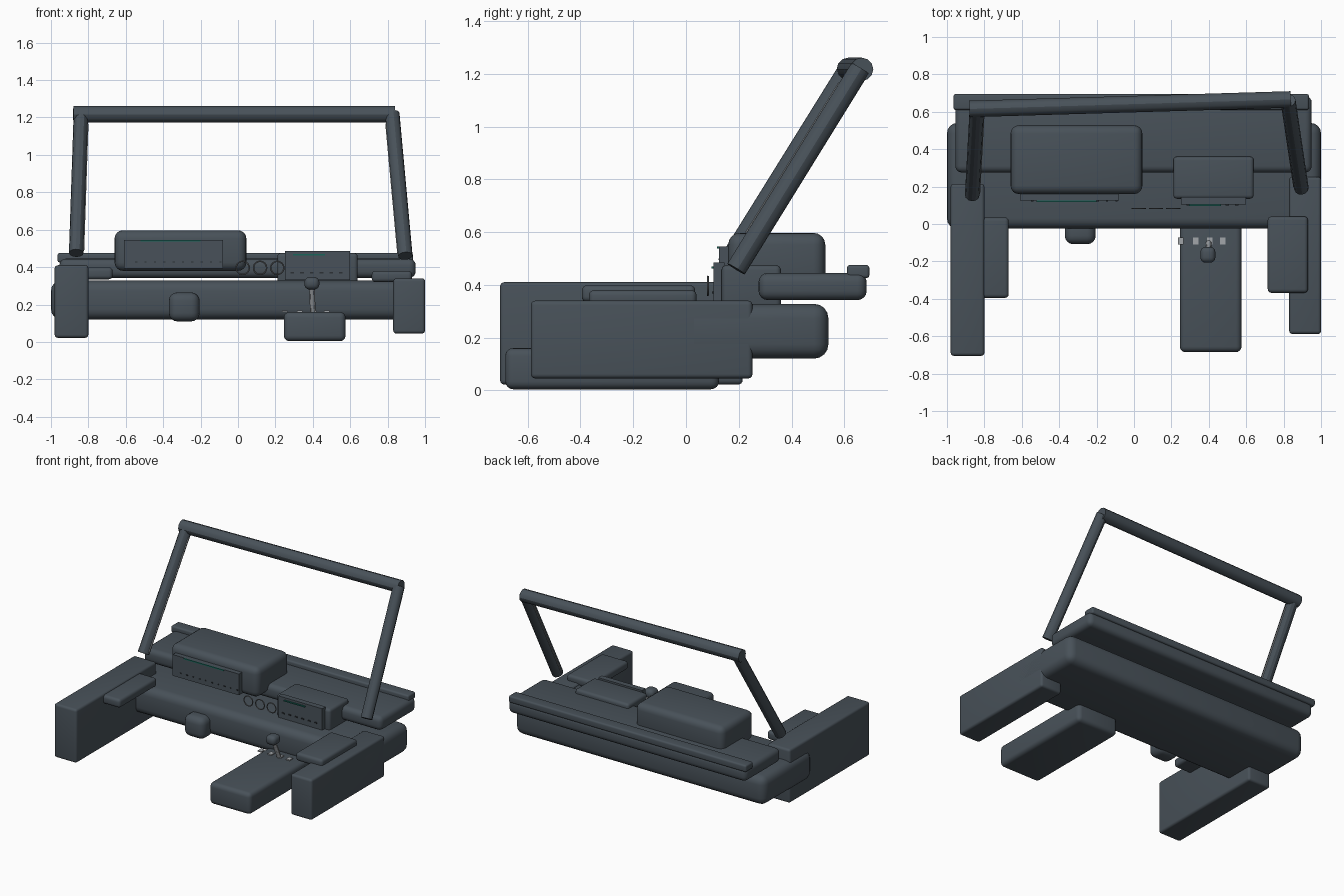
import bpy
from mathutils import Vector

cube = bpy.data.objects.get("Cube")
if cube:
    bpy.data.objects.remove(cube, do_unlink=True)


def material(name, rgb):
    m = bpy.data.materials.new(name)
    m.use_nodes = True
    m.diffuse_color = (*rgb, 1)
    m.node_tree.nodes["Principled BSDF"].inputs["Base Color"].default_value = (*rgb, 1)
    return m


SLATE = material("slate trim", (0.065, 0.083, 0.1))
TEAL = material("dark teal display", (0.01, 0.13, 0.1))
SILVER = material("light grey metal", (0.36, 0.38, 0.4))
GREY = material("grey gauge ring", (0.14, 0.15, 0.16))
DARK = material("dark button", (0.025, 0.03, 0.035))


def finish(name, mat, smooth=True):
    ob = bpy.context.object
    ob.name = name
    ob.data.materials.append(mat)
    if smooth:
        bpy.ops.object.shade_smooth_by_angle()
    return ob


def box(name, x, y, z, bevel=0.0, mat=SLATE):
    """Rounded box given as (min, max) ranges."""
    ranges = (x, y, z)
    bpy.ops.mesh.primitive_cube_add(size=1, location=[(a + b) / 2 for a, b in ranges])
    bpy.context.object.scale = [b - a for a, b in ranges]
    bpy.ops.object.transform_apply(location=False, rotation=False)
    if bevel:
        mod = bpy.context.object.modifiers.new("Rounded edges", "BEVEL")
        mod.width = bevel
        mod.segments = 4
        bpy.ops.object.modifier_apply(modifier=mod.name)
    return finish(name, mat, bool(bevel))


def tube(name, start, end, radius, sides=12, mat=SLATE):
    """Straight tube between two points."""
    a, b = Vector(start), Vector(end)
    bpy.ops.mesh.primitive_cylinder_add(vertices=sides, radius=radius,
                                        depth=(b - a).length, location=(a + b) / 2)
    ob = bpy.context.object
    ob.rotation_euler = (b - a).to_track_quat("Z", "Y").to_euler()
    return finish(name, mat)


# Dashboard body
box("lower_dash", (-1, 1), (-0.025, 0.54), (0.12, 0.328), 0.055)
box("upper_dash", (-0.955, 0.95), (0.275, 0.685), (0.342, 0.445), 0.035)
box("rear_strip", (-0.965, 0.935), (0.61, 0.695), (0.425, 0.475), 0.012)
box("instrument_hood", (-0.66, 0.045), (0.16, 0.528), (0.38, 0.597), 0.045)
box("centre_stack", (0.21, 0.64), (0.135, 0.36), (0.31, 0.475), 0.02)

# Instrument panels with displays and button rows
box("instrument_panel", (-0.61, -0.08), (0.125, 0.17), (0.393, 0.546))
box("stack_panel", (0.25, 0.6), (0.105, 0.145), (0.33, 0.485))
box("instrument_display", (-0.52, -0.2), (0.118, 0.126), (0.538, 0.546), mat=TEAL)
box("stack_display", (0.295, 0.465), (0.097, 0.106), (0.461, 0.469), mat=TEAL)
for i in range(10):
    x = -0.55 + i * 0.05
    box("instrument_button", (x, x + 0.012), (0.12, 0.126), (0.424, 0.431), mat=DARK)
for i in range(6):
    x = 0.28 + i * 0.052
    box("stack_button", (x, x + 0.02), (0.099, 0.106), (0.367, 0.375), mat=DARK)

# Three round gauges
for x in (0.025, 0.118, 0.21):
    bpy.ops.mesh.primitive_torus_add(location=(x, 0.083, 0.396), rotation=(1.5708, 0, 0),
                                     major_radius=0.035, minor_radius=0.004,
                                     major_segments=24, minor_segments=6)
    finish("gauge_ring", GREY)

# Door panels and arm rests
box("right_door", (-0.98, -0.8), (-0.705, 0.215), (0.022, 0.41), 0.017)
box("left_door", (0.83, 1), (-0.588, 0.252), (0.045, 0.34), 0.017)
box("right_arm_rest", (-0.88, -0.67), (-0.395, 0.035), (0.335, 0.398), 0.02)
box("left_arm_rest", (0.715, 0.93), (-0.368, 0.04), (0.32, 0.38), 0.02)

# Centre tunnel, shifter and steering column stub
box("centre_tunnel", (0.245, 0.575), (-0.685, 0.125), (0.004, 0.16), 0.03)
box("column_stub", (-0.37, -0.205), (-0.108, 0.03), (0.11, 0.265), 0.045)
tube("shifter_stick", (0.4, -0.1, 0.16), (0.395, -0.16, 0.3), 0.015, mat=SILVER)
box("shifter_knob", (0.355, 0.435), (-0.207, -0.122), (0.28, 0.347), 0.028)
for x in (0.25, 0.33, 0.405, 0.475):
    box("shifter_plate", (x - 0.015, x + 0.015), (-0.11, -0.073), (0.16, 0.168), mat=SILVER)

# Windscreen frame with pale inner seals
tube("windscreen_header", (-0.88, 0.615, 1.217), (0.838, 0.666, 1.217), 0.044)
for side, low, high in (("right", (-0.865, 0.155, 0.475), (-0.84, 0.615, 1.215)),
                        ("left", (0.895, 0.19, 0.46), (0.825, 0.66, 1.22))):
    tube(side + "_pillar", low, high, 0.039)
    inward = Vector((0.037 if side == "right" else -0.037, 0, 0))
    a, b = Vector(low) + inward, Vector(high) + inward
    tube(side + "_pillar_seal", a.lerp(b, 0.02), a.lerp(b, 0.93), 0.006, 6, SILVER)
